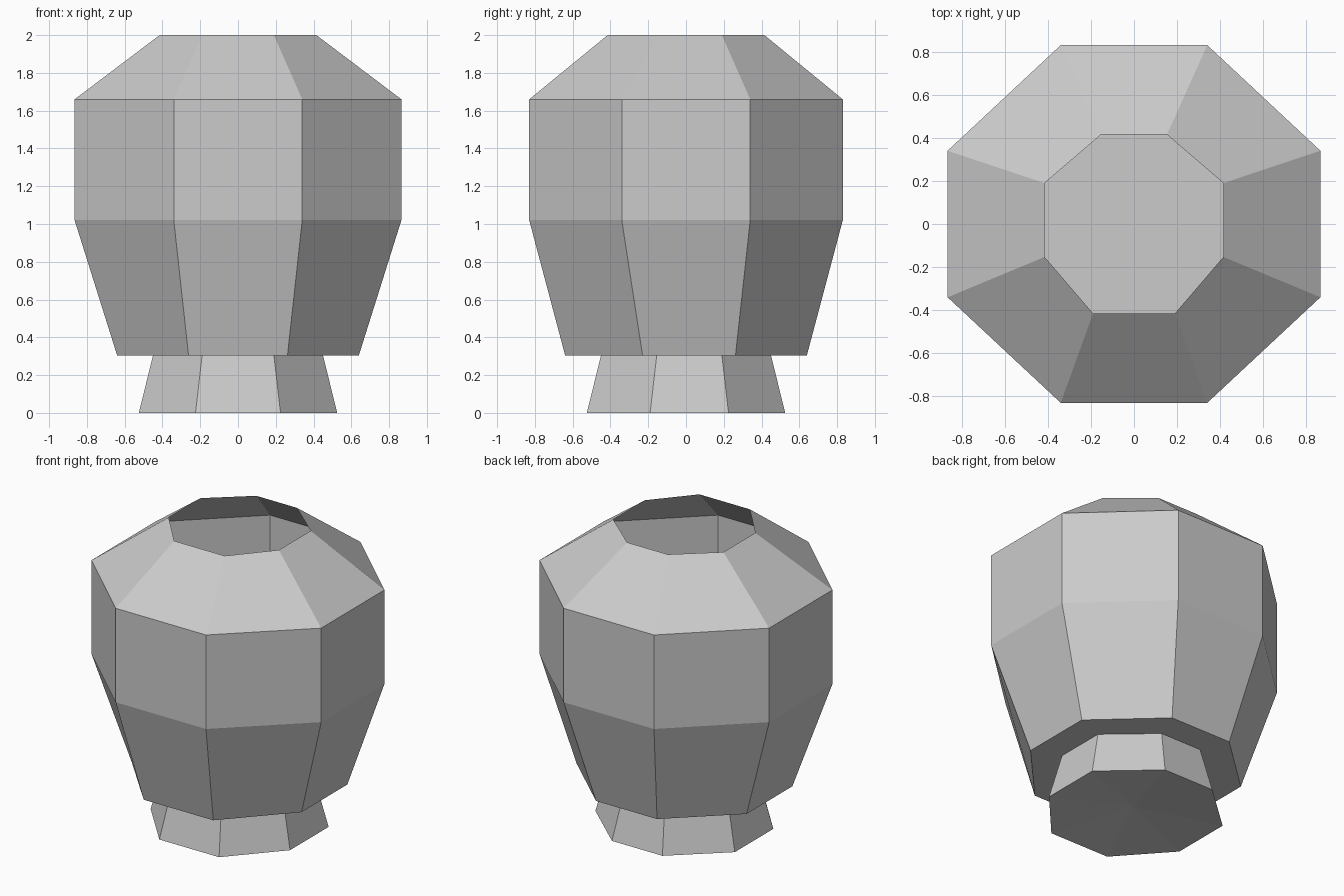
import bpy
import bmesh

cube = bpy.data.objects.get("Cube")
if cube:
    bpy.data.objects.remove(cube, do_unlink=True)

stone = bpy.data.materials.new("grey_stone")
stone.use_nodes = True
GREY = (0.6, 0.6, 0.6, 1)
stone.diffuse_color = GREY
stone.node_tree.nodes["Principled BSDF"].inputs["Base Color"].default_value = GREY


def octagon(bm, z, hx, hy, front, back):
    """Ring of eight corners; the flats are a little wider towards the front."""
    corners = [(front, -hy), (hx, -back), (hx, front), (back, hy),
               (-back, hy), (-hx, front), (-hx, -back), (-front, -hy)]
    return [bm.verts.new((x, y, z)) for x, y in corners]


def faceted_shell(name, profile, capped, dimple=0.0):
    """Loft octagon rings from bottom to top, closing the bottom."""
    bm = bmesh.new()
    rings = [octagon(bm, *row) for row in profile]
    for low, high in zip(rings, rings[1:]):
        for i in range(8):
            j = (i + 1) % 8
            bm.faces.new((low[i], low[j], high[j], high[i]))
    base = bm.faces.new(rings[0][::-1])
    if dimple:
        center = bmesh.ops.poke(bm, faces=[base])["verts"][0]
        center.co = (0, 0, dimple)
    if capped:
        bm.faces.new(rings[-1])
    mesh = bpy.data.meshes.new(name)
    bm.to_mesh(mesh)
    bm.free()
    mesh.materials.append(stone)
    obj = bpy.data.objects.new(name, mesh)
    bpy.context.collection.objects.link(obj)
    return obj


# Hollow body with an open mouth: z, half width, half depth, front flat, back flat
faceted_shell("vase_body", [
    (0.305, 0.64, 0.64, 0.262, 0.23),
    (1.02, 0.865, 0.83, 0.34, 0.34),
    (1.66, 0.865, 0.83, 0.34, 0.34),
    (2.0, 0.415, 0.415, 0.19, 0.153),
], capped=False)

# Flared foot with a slightly hollow underside
faceted_shell("vase_foot", [
    (0.0, 0.525, 0.525, 0.225, 0.19),
    (0.305, 0.45, 0.45, 0.19, 0.155),
], capped=False, dimple=0.04)
